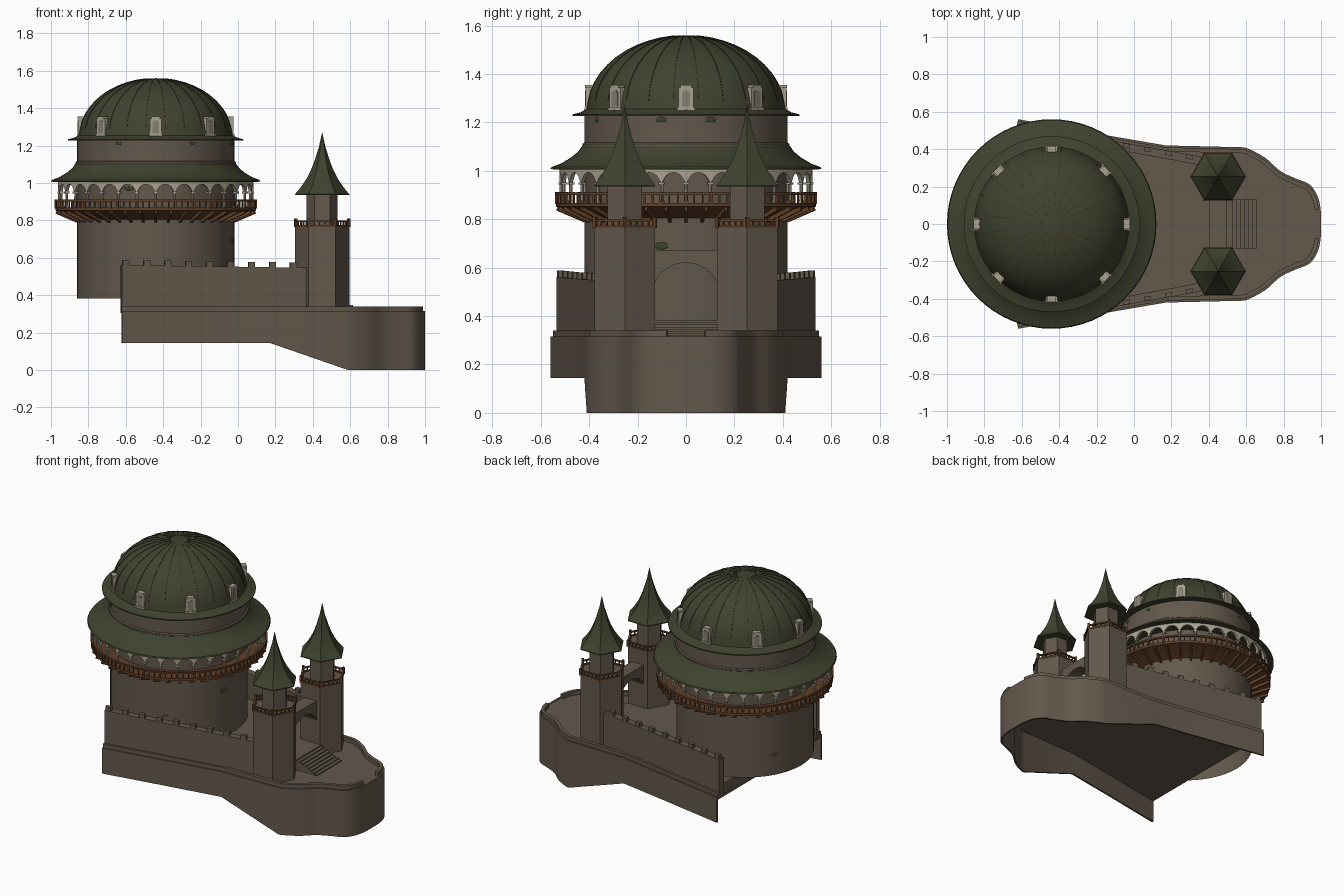
import bpy, bmesh, math
from mathutils import Matrix, Vector
from math import pi, cos, sin, sqrt

if "Cube" in bpy.data.objects:
    bpy.data.objects.remove(bpy.data.objects["Cube"])

def material(name, rgb):
    m = bpy.data.materials.new(name)
    m.diffuse_color = (*rgb, 1)
    m.use_nodes = True
    m.node_tree.nodes["Principled BSDF"].inputs["Base Color"].default_value = m.diffuse_color
    return m

STONE = material("brown stone", (.125, .098, .072))
ROOF = material("moss green roof", (.050, .055, .028))
RIB = material("dark roof seam", (.045, .036, .020))
WOOD = material("brown wood", (.120, .050, .020))
PALE = material("pale stone", (.400, .365, .285))
PANE = material("window pane", (.240, .215, .165))
MOSS = material("moss", (.045, .060, .025))
CX = -.44                                   # main tower axis

def finish(name, bm, mat, smooth=None):
    me = bpy.data.meshes.new(name)
    bm.to_mesh(me)
    bm.free()
    me.materials.append(mat)
    if smooth:
        me.shade_smooth()
        me.set_sharp_from_angle(angle=math.radians(smooth))
    ob = bpy.data.objects.new(name, me)
    bpy.context.collection.objects.link(ob)
    return ob

def lathe(name, profile, n, mat, centre=(CX, 0), smooth=30):
    bm = bmesh.new()
    rings = []
    for r, z in profile:
        if r == 0:
            rings.append([bm.verts.new((*centre, z))] * n)
        else:
            rings.append([bm.verts.new((centre[0] + r * cos(2 * pi * i / n),
                          centre[1] + r * sin(2 * pi * i / n), z)) for i in range(n)])
    for a, b in zip(rings, rings[1:]):
        for i in range(n):
            j = (i + 1) % n
            bm.faces.new(dict.fromkeys((a[i], a[j], b[j], b[i])))
    return finish(name, bm, mat, smooth)

def box(bm, centre, size, turn=0, tilt=0):
    m = (Matrix.Translation(centre) @ Matrix.Rotation(turn, 4, 'Z')
         @ Matrix.Rotation(tilt, 4, 'Y') @ Matrix.Diagonal((*size, 1)))
    bmesh.ops.create_cube(bm, size=1, matrix=m)

def around(r, z, a):
    return (CX + r * cos(a), r * sin(a), z)

def inset(pts, d, closed=False):
    # offset a counter-clockwise path to its left
    out, n = [], len(pts)
    for i, p in enumerate(pts):
        a = pts[(i - 1) % n] if closed or i else p
        b = pts[(i + 1) % n] if closed or i < n - 1 else p
        t0 = (Vector(p) - Vector(a)).normalized() if a != p else None
        t1 = (Vector(b) - Vector(p)).normalized() if b != p else None
        t0, t1 = t0 or t1, t1 or t0
        t = (t0 + t1).normalized()
        k = d / max(.5, t.dot(t0))
        out.append((p[0] - t.y * k, p[1] + t.x * k))
    return out

def ribbon(name, pts, bottom, top, thick, mat, closed=False, smooth=None):
    # upright wall along a path; bottom and top are lists or single heights
    n = len(pts)
    zb = bottom if isinstance(bottom, list) else [bottom] * n
    zt = top if isinstance(top, list) else [top] * n
    inner = inset(pts, thick, closed)
    bm = bmesh.new()
    secs = [[bm.verts.new(v) for v in ((*p, b), (*p, t), (*q, t), (*q, b))]
            for p, q, b, t in zip(pts, inner, zb, zt)]
    for i in range(n if closed else n - 1):
        a, b = secs[i], secs[(i + 1) % n]
        for k in range(4):
            bm.faces.new((a[k], a[(k + 1) % 4], b[(k + 1) % 4], b[k]))
    if not closed:
        bm.faces.new(secs[0])
        bm.faces.new(secs[-1])
    bmesh.ops.recalc_face_normals(bm, faces=bm.faces)
    return finish(name, bm, mat, smooth)

def slab(name, pts, z0, z1, mat):
    bm = bmesh.new()
    f = bm.faces.new([bm.verts.new((*p, z0)) for p in pts])
    up = bmesh.ops.extrude_face_region(bm, geom=[f])['geom']
    for v in up:
        if isinstance(v, bmesh.types.BMVert):
            v.co.z = z1
    bmesh.ops.recalc_face_normals(bm, faces=bm.faces)
    return finish(name, bm, mat)

def mirrored(pts):
    return [(x, -y) for x, y in reversed(pts)]

# Terrace outline: straight sides, then a smooth bulbous nose
nose = [(.17, -.42), (.59, -.41), (.70, -.355), (.78, -.285), (.86, -.245), (.94, -.21),
        (.985, -.14), (1, -.05), (1, .05)]
half = [(-.62, -.56), (-.15, -.475), (.17, -.42)]
for i in range(1, len(nose) - 2):
    p0, p1, p2, p3 = (Vector(p) for p in nose[i - 1:i + 3])
    if i == 1:
        p0 = Vector((.50, -.412))
    for s in range(4):
        t = s / 4
        q = .5 * (2 * p1 + (p2 - p0) * t + (2 * p0 - 5 * p1 + 4 * p2 - p3) * t * t
                  + (3 * p1 - p0 - 3 * p2 + p3) * t ** 3)
        half.append((q.x, q.y))
half.append((1, -.05))
outline = half + mirrored(half)
under = [.145 if x < .17 else 0 if x > .589 else .145 * (.59 - x) / .42 for x, y in outline]
ribbon("terrace_retaining_wall", outline, under, .315, .012, STONE, smooth=30)
slab("terrace_floor", inset(outline, .006), .295, .312, STONE)

# Low parapet with a gap at the nose
rail = inset(half, .010)
rail[-1] = (.99, -.08)
rail = [p for p in rail if p[1] <= -.08]
ribbon("parapet_front", rail, .31, .34, .022, STONE, smooth=30)
ribbon("parapet_back", mirrored(rail), .31, .34, .022, STONE, smooth=30)

# Curtain walls with merlons
wall = [(-.62, -.535), (-.15, -.452), (.17, -.395), (.38, -.355)]
for label, path in (("front", wall), ("back", mirrored(wall))):
    tops = [.552 - .014 * x for x, y in path]
    ribbon("curtain_wall_" + label, path, .305, tops, .045, STONE)
    bm = bmesh.new()
    side = -1 if label == "front" else 1
    for i in range(9):
        x = -.60 + .112 * i
        y = .535 - (x + .62) * .177 - .014
        box(bm, (x, side * y, .562 - .014 * x), (.035, .024, .034), -side * .175)
    finish("merlons_" + label, bm, STONE)

# Raised courtyard and its stairs
yard = [(-.62, -.52), (.17, -.38), (.40, -.33), (.40, -.13), (.53, -.13)]
slab("courtyard_floor", yard + mirrored(yard), .30, .383, STONE)
bm = bmesh.new()
for i in range(7):
    h = .073 * (7 - i) / 8
    box(bm, (.54 + .0215 * i, 0, .31 + h / 2), (.0215, .26, h))
finish("stairs", bm, STONE)

# Main tower: open-bottomed shaft, drum and mouldings
lathe("main_tower", [(.42, .383), (.42, 1.24)], 64, STONE)
lathe("drum_moulding", [(.42, 1.09), (.428, 1.095), (.428, 1.112), (.42, 1.117)], 64, STONE)
lathe("gallery_floor", [(.42, .805), (.525, .850), (.537, .852), (.537, .868), (.42, .868)], 64, WOOD)
bm = bmesh.new()
for i in range(40):
    a = 2 * pi * i / 40
    box(bm, around(.475, .822, a), (.125, .012, .022), a, -math.atan2(.045, .105))
finish("gallery_brackets", bm, WOOD)

# Gallery balustrade
lathe("gallery_handrail", [(.528, .900), (.541, .900), (.541, .911), (.528, .911), (.528, .900)], 64, WOOD)
bm = bmesh.new()
for i in range(96):
    a = 2 * pi * i / 96
    w = .012 if i % 3 == 0 else .006
    box(bm, around(.535, .888, a), (w, w, .048), a)
finish("gallery_balusters", bm, WOOD)

# Pale arcade of 32 arches on columns
pts, low = [], []
for b in range(32):
    for k in range(10):
        u = -1 + 2 * k / 10
        a = 2 * pi * (b + (u + 1) / 2) / 32
        pts.append((CX + .523 * cos(a), .523 * sin(a)))
        low.append(.948 + .045 * sqrt(max(0, 1 - (u / .86) ** 2)))
ribbon("gallery_arches", pts, low, 1.012, .016, PALE, closed=True, smooth=30)
bm = bmesh.new()
for i in range(32):
    a = 2 * pi * i / 32
    bmesh.ops.create_cone(bm, cap_ends=True, segments=8, radius1=.008, radius2=.007, depth=.085,
                          matrix=Matrix.Translation(around(.515, .909, a)))
    box(bm, around(.515, .948, a), (.022, .024, .010), a)
    box(bm, around(.515, .872, a), (.020, .020, .010), a)
finish("gallery_columns", bm, PALE, 40)

# Skirt roof over the gallery and the great dome
lathe("gallery_roof", [(.42, 1.015), (.545, 1.006), (.560, 1.008), (.555, 1.016), (.515, 1.031),
                       (.475, 1.055), (.445, 1.080), (.430, 1.102), (.42, 1.104)], 64, ROOF)
dome = [(.41 * cos(t * pi / 24), 1.25 + .31 * sin(t * pi / 24)) for t in range(1, 12)]
lathe("dome", [(.42, 1.232), (.470, 1.226), (.470, 1.233), (.435, 1.242), (.413, 1.255)]
      + dome + [(0, 1.56)], 48, ROOF, smooth=25)
bm = bmesh.new()
for i in range(24):
    a = 2 * pi * (i + .5) / 24
    for (r0, z0), (r1, z1) in zip(dome, dome[1:]):
        L = sqrt((r1 - r0) ** 2 + (z1 - z0) ** 2)
        box(bm, around((r0 + r1) / 2, (z0 + z1) / 2, a), (L, .004, .004), a, math.atan2(z1 - z0, r0 - r1))
finish("dome_seams", bm, RIB)

# Eight dormers around the dome, each with an inset-looking pane
body, panes = bmesh.new(), bmesh.new()
for i in range(8):
    a = 2 * pi * i / 8
    box(body, around(.372, 1.298, a), (.086, .062, .094), a)
    box(body, around(.372, 1.348, a), (.090, .046, .012), a)
    box(body, around(.385, 1.256, a), (.070, .074, .012), a)
    box(panes, around(.415, 1.295, a), (.004, .034, .060), a)
    box(panes, around(.415, 1.328, a), (.004, .022, .010), a)
finish("dormers", body, PALE)
finish("dormer_panes", panes, PANE)

# Moss patches on the tower
bm = bmesh.new()
for deg, z, w, h in ((-14, 1.212, .05, .022), (14, 1.212, .05, .022), (-62, 1.212, .03, .02),
                     (-118, 1.212, .04, .02), (104, 1.212, .04, .02), (-14, .69, .06, .03),
                     (-110, .97, .07, .02), (-66, .56, .03, .012), (150, .52, .05, .02)):
    a = math.radians(deg)
    bmesh.ops.create_uvsphere(bm, u_segments=10, v_segments=6, radius=.5,
        matrix=Matrix.Translation(around(.42, z, a)) @ Matrix.Rotation(a, 4, 'Z')
        @ Matrix.Diagonal((.008, w, h, 1)))
finish("moss_patches", bm, MOSS)

# Twin hexagonal gate turrets
for label, y in (("front", -.253), ("back", .253)):
    c = (.45, y)
    lathe(label + "_turret_shaft", [(.145, .30), (.145, .768), (0, .768)], 6, STONE, c, None)
    lathe(label + "_turret_top", [(.083, .76), (.083, .95)], 6, STONE, c, None)
    lathe(label + "_turret_roof", [(0, .945), (.145, .935), (.145, .940), (.112, .980), (.085, 1.02),
          (.062, 1.065), (.044, 1.11), (.018, 1.19), (0, 1.272)], 6, ROOF, c, None)
    hexa = [(c[0] + .148 * cos(k * pi / 3), y + .148 * sin(k * pi / 3)) for k in range(6)]
    ribbon(label + "_turret_lower_rail", hexa, .764, .774, .014, WOOD, closed=True)
    ribbon(label + "_turret_handrail", hexa, .791, .799, .012, WOOD, closed=True)
    bm = bmesh.new()
    for k in range(6):
        p, q = Vector(hexa[k]), Vector(hexa[(k + 1) % 6])
        for s in range(5):
            v = p.lerp(q, s / 5)
            v = v.lerp(Vector(c), .04)
            w, h = (.014, .045) if s == 0 else (.007, .030)
            box(bm, (v.x, v.y, .764 + h / 2), (w, w, h), (k + .5) * pi / 3)
    finish(label + "_turret_balusters", bm, WOOD)

# Round arch bridging the turrets
bm = bmesh.new()
secs = []
for k in range(17):
    t = pi * k / 16
    y, z = .14 * cos(t), .485 + .135 * sin(t)
    secs.append([bm.verts.new(v) for v in ((.405, y, z), (.495, y, z), (.495, y, .67), (.405, y, .67))])
for a, b in zip(secs, secs[1:]):
    for k in range(4):
        bm.faces.new((a[k], a[(k + 1) % 4], b[(k + 1) % 4], b[k]))
bmesh.ops.recalc_face_normals(bm, faces=bm.faces)
finish("gate_arch", bm, STONE)
